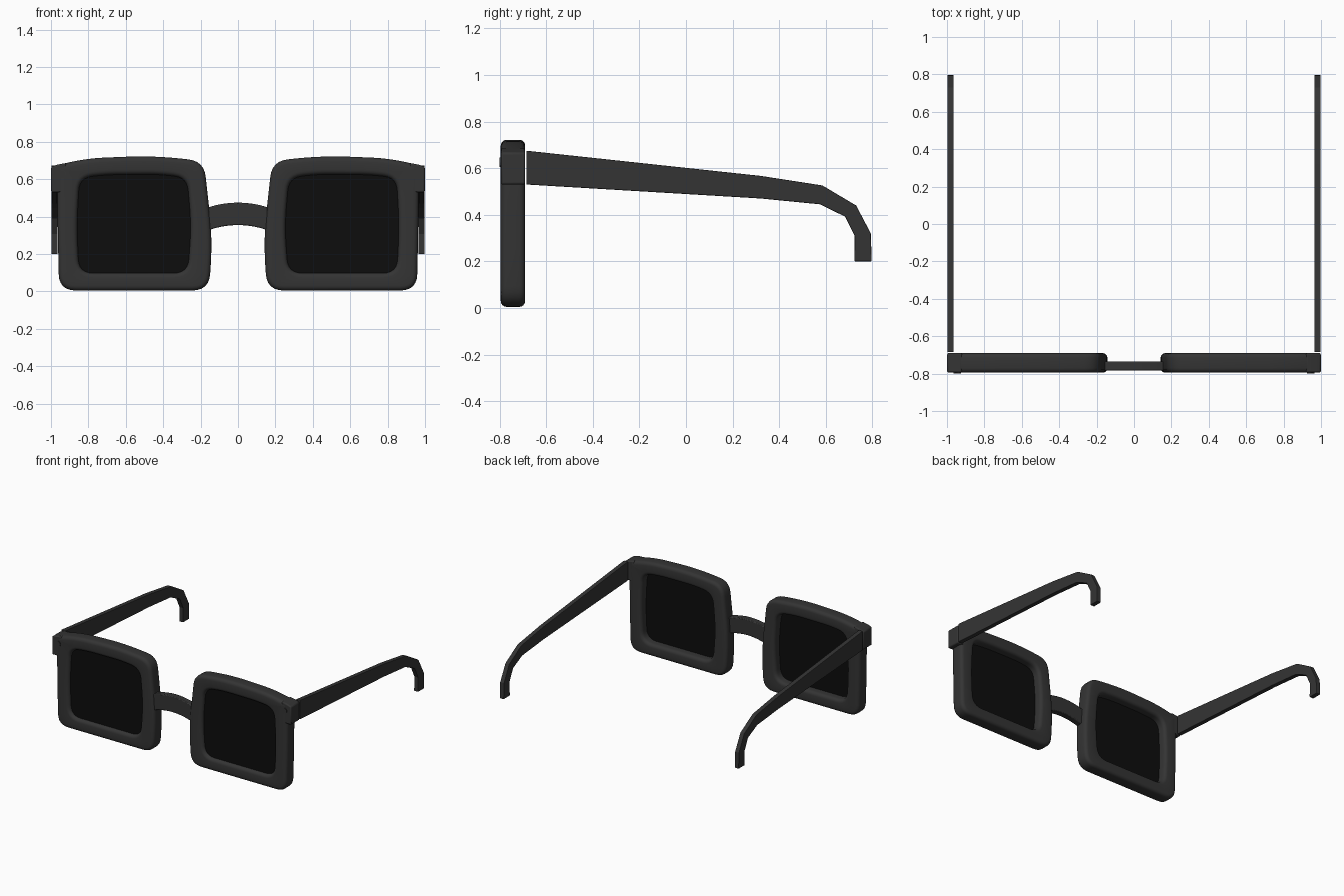
import bpy, bmesh, math
from mathutils import Vector

if "Cube" in bpy.data.objects:
    bpy.data.objects.remove(bpy.data.objects["Cube"])


def material(name, value):
    m = bpy.data.materials.new(name)
    m.diffuse_color = (value, value, value, 1)
    m.use_nodes = True
    m.node_tree.nodes["Principled BSDF"].inputs["Base Color"].default_value = m.diffuse_color
    return m


FRAME = material("charcoal plastic", 0.034)
LENS = material("black lens", 0.004)


def finish(name, bm, mat, bevel=0, smooth=None):
    bmesh.ops.recalc_face_normals(bm, faces=bm.faces)
    me = bpy.data.meshes.new(name)
    bm.to_mesh(me)
    bm.free()
    me.materials.append(mat)
    ob = bpy.data.objects.new(name, me)
    bpy.context.collection.objects.link(ob)
    if bevel:
        b = ob.modifiers.new("soft edges", "BEVEL")
        b.width, b.segments, b.limit_method = bevel, 2, "ANGLE"
        b.angle_limit = math.radians(40)
    if smooth:
        bpy.ops.object.select_all(action="DESELECT")
        ob.select_set(True)
        bpy.context.view_layer.objects.active = ob
        bpy.ops.object.shade_smooth_by_angle(angle=math.radians(smooth))
    return ob


def rounded(corners, steps=7):
    """Closed outline; each corner (x, z, r) becomes a small curve."""
    pts, n = [], len(corners)
    for i, (x, z, r) in enumerate(corners):
        p = Vector((x, z))
        a = p + (Vector(corners[i - 1][:2]) - p).normalized() * r
        b = p + (Vector(corners[(i + 1) % n][:2]) - p).normalized() * r
        for k in range(steps):
            t = k / (steps - 1)
            pts.append(a * (1 - t) ** 2 + p * 2 * t * (1 - t) + b * t * t)
    return pts


def grow(pts, d):
    """Offset a counter-clockwise outline outward by d."""
    out = []
    for i, p in enumerate(pts):
        t = (pts[(i + 1) % len(pts)] - pts[i - 1]).normalized()
        out.append(p + Vector((t.y, -t.x)) * d)
    return out


def prism(bm, pts, to3d, lo, hi):
    a = [bm.verts.new(to3d(p, lo)) for p in pts]
    b = [bm.verts.new(to3d(p, hi)) for p in pts]
    bm.faces.new(a)
    bm.faces.new(b[::-1])
    for i in range(len(pts)):
        j = (i + 1) % len(pts)
        bm.faces.new((a[i], a[j], b[j], b[i]))


OUTER = [(0.155, 0.005, 0.09), (0.957, 0.005, 0.09), (0.964, 0.35, 0.1), (0.968, 0.676, 0.015),
         (0.80, 0.712, 0.09), (0.45, 0.726, 0.15), (0.182, 0.697, 0.085), (0.136, 0.28, 0.15)]
INNER = [(0.268, 0.098, 0.075), (0.850, 0.098, 0.075), (0.862, 0.35, 0.1), (0.848, 0.608, 0.07),
         (0.70, 0.624, 0.06), (0.42, 0.626, 0.07), (0.272, 0.608, 0.07), (0.250, 0.35, 0.1)]
FRONT, BACK, R = -0.795, -0.69, 0.025
outer, inner = rounded(OUTER), rounded(INNER)

# rim cross-section: quarter-round edges on all four corners
arc = [math.radians(a) for a in (0, 22.5, 45, 67.5, 90)]
section = [(outer, -R + R * math.cos(a), FRONT + R - R * math.sin(a)) for a in reversed(arc)]
section += [(outer, -R + R * math.cos(a), BACK - R + R * math.sin(a)) for a in arc]
section += [(inner, R - R * math.cos(a), BACK - R + R * math.sin(a)) for a in reversed(arc)]
section += [(inner, R - R * math.cos(a), FRONT + R - R * math.sin(a)) for a in arc]

TEMPLE = [(-0.685, 0.675), (0.32, 0.567), (0.585, 0.526), (0.73, 0.44), (0.793, 0.32), (0.797, 0.2),
          (0.722, 0.2), (0.724, 0.308), (0.683, 0.392), (0.575, 0.445), (0.32, 0.47), (-0.685, 0.53)]
TAB = [(0.92, 0.53), (0.999, 0.53), (0.999, 0.666), (0.968, 0.677), (0.92, 0.687)]

for side, s in (("left", -1), ("right", 1)):
    def facing(p, y):
        return (s * p[0], y, p[1])

    # thick rounded rim
    bm = bmesh.new()
    rings = [[bm.verts.new(facing(p, y)) for p in grow(o, d)] for o, d, y in section]
    for k, a in enumerate(rings):
        b = rings[(k + 1) % len(rings)]
        for i in range(len(a)):
            j = (i + 1) % len(a)
            bm.faces.new((a[i], a[j], b[j], b[i]))
    finish(side + "_rim", bm, FRAME, smooth=40)

    # dark lens seated inside the rim
    bm = bmesh.new()
    prism(bm, grow(inner, 0.004), facing, -0.77, -0.752)
    finish(side + "_lens", bm, LENS)

    # hinge tab on the outer upper corner
    bm = bmesh.new()
    prism(bm, TAB, facing, FRONT + 0.001, BACK)
    finish(side + "_hinge_tab", bm, FRAME, bevel=0.008, smooth=30)

    # small round rivet on the front
    bm = bmesh.new()
    rivet = [(0.945 + 0.021 * math.cos(i * math.pi / 6), 0.625 + 0.021 * math.sin(i * math.pi / 6))
             for i in range(12)]
    prism(bm, rivet, facing, -0.80, -0.785)
    finish(side + "_rivet", bm, FRAME)

    # temple arm with hooked end
    bm = bmesh.new()
    prism(bm, TEMPLE, lambda p, x: (s * x, p[0], p[1]), 0.964, 0.998)
    finish(side + "_temple", bm, FRAME, bevel=0.004)

# arched nose bridge
bm = bmesh.new()
xs = [-0.16 + 0.04 * i for i in range(9)]
top = [(x, 0.475 - 1.0 * x * x) for x in xs]
bottom = [(x, 0.355 - 1.1 * x * x) for x in reversed(xs)]
prism(bm, top + bottom, lambda p, y: (p[0], y, p[1]), -0.783, -0.735)
finish("nose_bridge", bm, FRAME, bevel=0.006, smooth=30)
